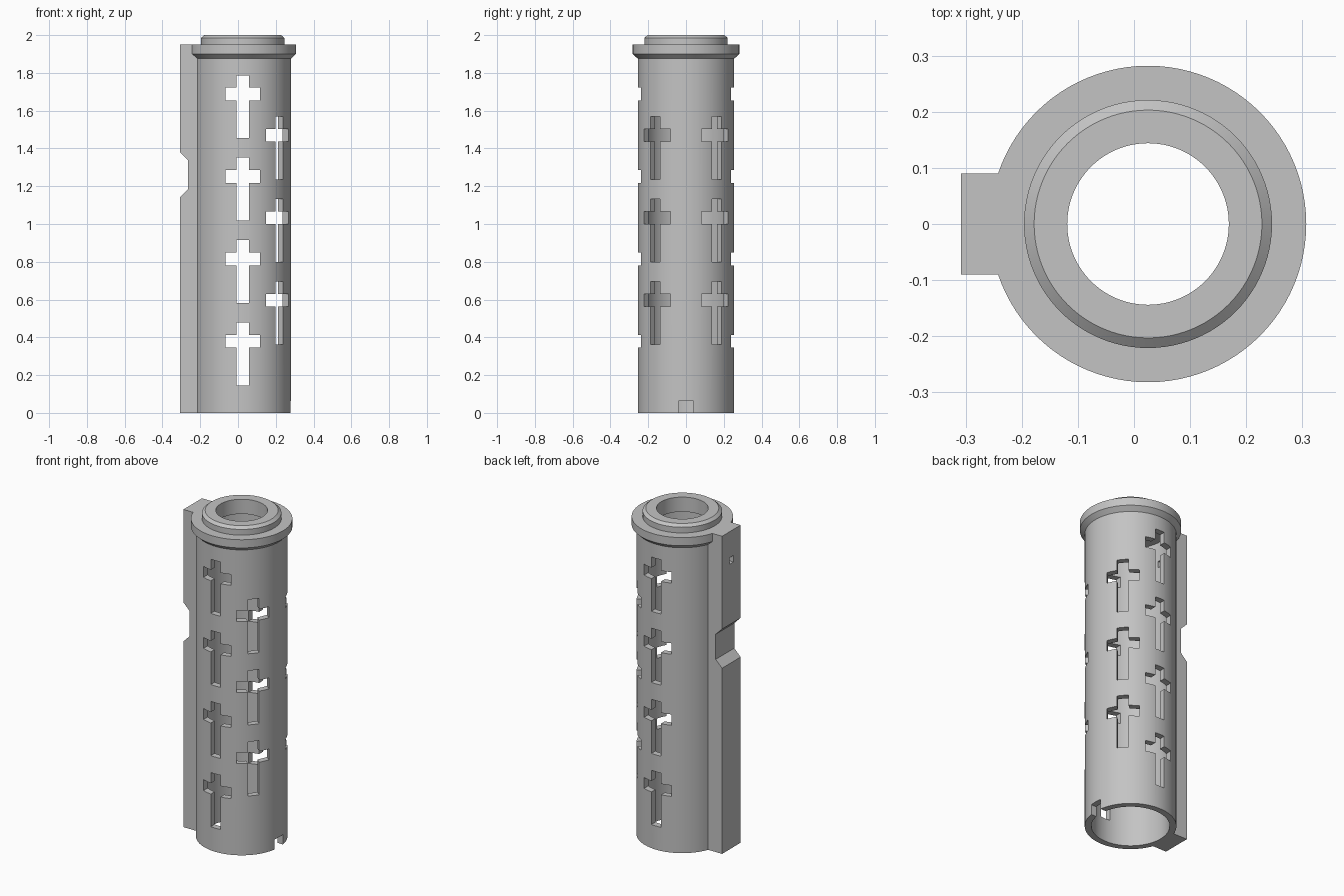
import bpy, bmesh, math
from mathutils import Matrix, Vector

AXIS = 0.025          # x of the tube's centre line
PITCH = 0.4365        # vertical spacing of the cross cut-outs

cube = bpy.data.objects.get("Cube")
if cube:
    bpy.data.objects.remove(cube, do_unlink=True)

grey = bpy.data.materials.new("plain grey")
grey.use_nodes = True
COLOUR = (0.55, 0.55, 0.55, 1)
grey.diffuse_color = COLOUR
grey.node_tree.nodes["Principled BSDF"].inputs["Base Color"].default_value = COLOUR


def make_object(name, bm):
    bmesh.ops.recalc_face_normals(bm, faces=bm.faces)
    mesh = bpy.data.meshes.new(name)
    bm.to_mesh(mesh)
    bm.free()
    mesh.materials.append(grey)
    obj = bpy.data.objects.new(name, mesh)
    bpy.context.collection.objects.link(obj)
    return obj


def add_prism(bm, points, depth, matrix):
    """Extrude a 2D outline (local x, z) along local y, then place it."""
    face = bm.faces.new([bm.verts.new(matrix @ Vector((u, 0, v))) for u, v in points])
    out = bmesh.ops.extrude_face_region(bm, geom=[face])
    moved = [g for g in out["geom"] if isinstance(g, bmesh.types.BMVert)]
    bmesh.ops.translate(bm, verts=moved, vec=matrix.to_3x3() @ Vector((0, depth, 0)))


def add_box(bm, low, high):
    low, high = Vector(low), Vector(high)
    place = Matrix.Translation((low + high) / 2) @ Matrix.Diagonal((*(high - low), 1))
    bmesh.ops.create_cube(bm, size=1, matrix=place)


def apply_boolean(target, other, operation):
    mod = target.modifiers.new(operation.lower(), "BOOLEAN")
    mod.operation, mod.solver, mod.object = operation, "EXACT", other
    bpy.context.view_layer.objects.active = target
    bpy.ops.object.modifier_apply(modifier=mod.name)
    bpy.data.objects.remove(other, do_unlink=True)


# Tube with flange, stepped collar and narrowed mouth, turned from one profile
profile = [(0.218, 0), (0.255, 0), (0.255, 1.875), (0.282, 1.9), (0.282, 1.95),
           (0.221, 1.95), (0.221, 1.985), (0.203, 2), (0.144, 2), (0.144, 1.91),
           (0.218, 1.91)]
bm = bmesh.new()
ring = [bm.verts.new((AXIS + r, 0, z)) for r, z in profile]
edges = [bm.edges.new((a, b)) for a, b in zip(ring, ring[1:] + ring[:1])]
bmesh.ops.spin(bm, geom=ring + edges, cent=(AXIS, 0, 0), axis=(0, 0, 1),
               angle=math.tau, steps=96, use_duplicate=False)
bmesh.ops.remove_doubles(bm, verts=bm.verts, dist=1e-5)
tube = make_object("slotted_tube", bm)

# Side rail with a bevelled notch in its outer face
bm = bmesh.new()
outline = [(-0.2, 0), (-0.2, 1.95), (-0.308, 1.95), (-0.308, 1.38), (-0.265, 1.337),
           (-0.265, 1.183), (-0.308, 1.14), (-0.308, 0)]
add_prism(bm, outline, 0.18, Matrix.Translation((0, -0.09, 0)))
apply_boolean(tube, make_object("side_rail", bm), "UNION")

# Cross cut-outs: four on the front and back, three on each diagonal
half = [(0.0325, 0), (0.0325, 0.2), (0.0925, 0.2), (0.0925, 0.267),
        (0.0325, 0.267), (0.0325, 0.333)]
cross = half + [(-x, z) for x, z in reversed(half)]
bm = bmesh.new()
for angle, count, base in ((-90, 4, 0.145), (90, 4, 0.145), (-40, 3, 0.363), (40, 3, 0.363)):
    for i in range(count):
        place = (Matrix.Translation((AXIS, 0, base + i * PITCH))
                 @ Matrix.Rotation(math.radians(angle - 90), 4, "Z")
                 @ Matrix.Translation((0, 0.15, 0)))
        add_prism(bm, cross, 0.2, place)

# Foot notch and small rail hole
add_box(bm, (0.2, -0.04, -0.05), (0.4, 0.04, 0.062))
add_box(bm, (-0.4, -0.02, 1.75), (-0.12, 0.02, 1.79))
cutter = make_object("cutouts", bm)
cutter.hide_render = True
apply_boolean(tube, cutter, "DIFFERENCE")

bpy.ops.object.select_all(action="DESELECT")
tube.select_set(True)
bpy.context.view_layer.objects.active = tube
bpy.ops.object.shade_smooth_by_angle(angle=math.radians(25))
